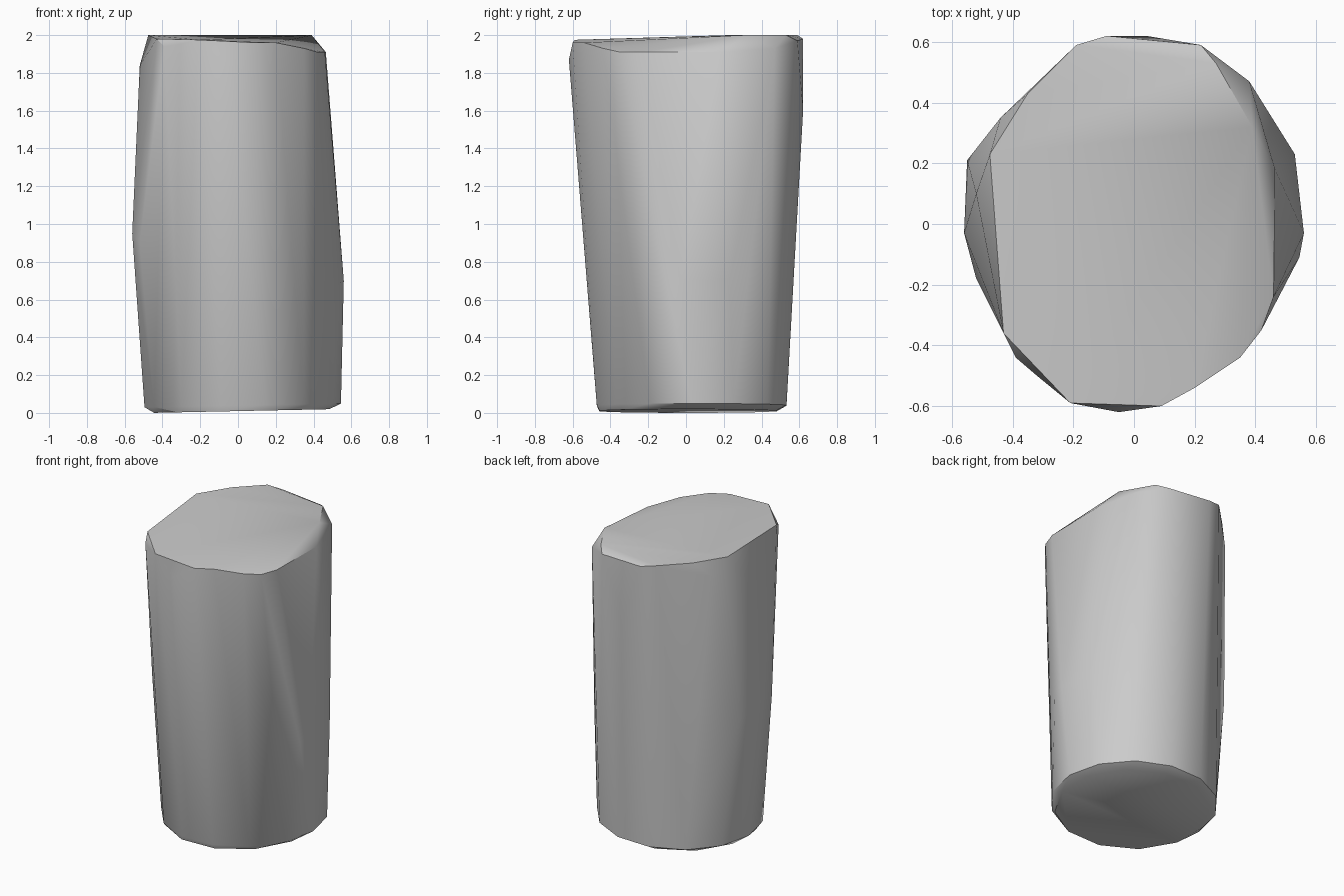
import bpy
import bmesh
from math import sin, cos, pi, radians

# Remove the default cube
cube = bpy.data.objects.get("Cube")
if cube:
    bpy.data.objects.remove(cube, do_unlink=True)


def make_material(name, colour):
    material = bpy.data.materials.new(name)
    material.use_nodes = True
    material.diffuse_color = colour
    shader = material.node_tree.nodes["Principled BSDF"]
    shader.inputs["Base Color"].default_value = colour
    return material


def ellipse_ring(centre, radii, height, tilt, sides, turn):
    """Points of a slightly tilted ellipse, rising along x by the tilt."""
    points = []
    for step in range(sides):
        angle = turn + step * 2 * pi / sides
        x = centre[0] + radii[0] * cos(angle)
        y = centre[1] + radii[1] * sin(angle)
        points.append((x, y, height + tilt * cos(angle)))
    return points


def build_hull(name, point_groups, material):
    """Wrap groups of points in one tight convex shell."""
    shell = bmesh.new()
    for group in point_groups:
        for point in group:
            shell.verts.new(point)
    result = bmesh.ops.convex_hull(shell, input=shell.verts[:])
    inside = [item for item in result["geom_interior"] + result["geom_unused"]
              if isinstance(item, bmesh.types.BMVert) and item.is_valid]
    bmesh.ops.delete(shell, geom=list(set(inside)), context="VERTS")
    bmesh.ops.recalc_face_normals(shell, faces=shell.faces[:])

    mesh = bpy.data.meshes.new(name)
    shell.to_mesh(mesh)
    shell.free()
    mesh.materials.append(material)
    body = bpy.data.objects.new(name, mesh)
    bpy.context.collection.objects.link(body)

    # Soft round sides with crisp rims
    bpy.ops.object.select_all(action="DESELECT")
    body.select_set(True)
    bpy.context.view_layer.objects.active = body
    bpy.ops.object.shade_smooth_by_angle(angle=radians(30))
    return body


# Chipped top rim, front edge first, then round the left and back
top_rim = [
    (-.43, -.36, 1.98), (-.21, -.59, 1.975), (.09, -.6, 1.96),
    (.2, -.54, 1.96), (.35, -.44, 1.93), (.42, -.35, 1.91),
    (.46, -.24, 1.91), (.465, .18, 1.91), (.39, .32, 2),
    (.27, .53, 2), (-.09, .62, 1.98), (-.19, .59, 2),
    (-.35, .43, 2), (-.475, .23, 2),
]

# Shoulder points just below the rim
shoulder = [
    (-.05, -.62, 1.87), (-.32, -.5, 1.95), (-.39, -.44, 1.94),
    (-.52, .1, 1.84), (-.44, .35, 1.9), (.04, .62, 1.6),
    (.22, .59, 1.97), (.38, .47, 1.93),
]

# Bulging waist on the two sides
waist = [
    (-.56, -.03, .95), (-.55, .21, .9), (-.52, -.18, .9),
    (.56, -.03, .7), (.53, .23, .7), (.545, -.11, .7),
]

# Bottom edge and the foot it stands on
bottom_edge = ellipse_ring((.025, .03), (.52, .515), .04, .01, 14, 0)
foot = ellipse_ring((.02, .01), (.48, .485), .01, .01, 12, pi / 12)

stone_grey = make_material("stone grey", (.6, .6, .6, 1))
build_hull("cylinder_block", [top_rim, shoulder, waist, bottom_edge, foot], stone_grey)
